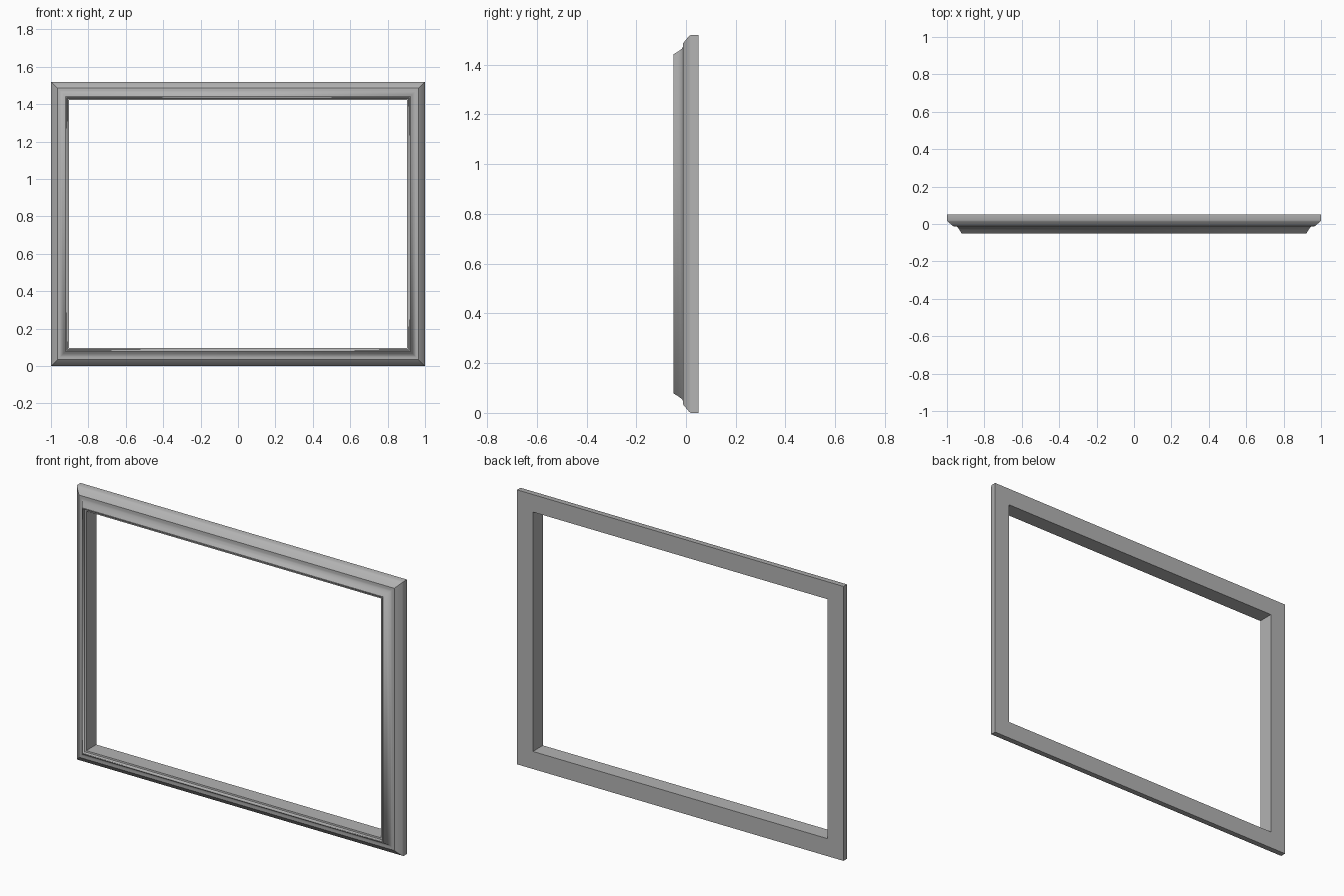
import bpy, bmesh, math

if "Cube" in bpy.data.objects:
    bpy.data.objects.remove(bpy.data.objects["Cube"])

W, H = 1.0, 1.52   # half width, height

# moulding cross-section: (inset from outer edge, y)
profile = [(0, 0.05), (0, 0.02), (0.004, 0.013), (0.034, -0.012),
           (0.048, -0.0125), (0.056, -0.0165), (0.067, -0.032),
           (0.078, -0.05), (0.083, -0.05),
           (0.087, -0.046), (0.089, -0.04), (0.097, -0.038),
           (0.097, 0.05)]
COVE = range(4, 10)   # profile points whose corners are shaded softly

# mitred moulding: one rectangular ring per profile point
bm = bmesh.new()
rings = []
for d, y in profile:
    corners = [(-W + d, d), (W - d, d), (W - d, H - d), (-W + d, H - d)]
    rings.append([bm.verts.new((x, y, z)) for x, z in corners])
for a, b in zip(rings, rings[1:] + rings[:1]):
    for i in range(4):
        j = (i + 1) % 4
        bm.faces.new((a[i], a[j], b[j], b[i]))
bmesh.ops.recalc_face_normals(bm, faces=bm.faces)

mesh = bpy.data.meshes.new("picture_frame")
bm.to_mesh(mesh)
bm.free()
frame = bpy.data.objects.new("picture_frame", mesh)
bpy.context.collection.objects.link(frame)

# dark grey finish
paint = bpy.data.materials.new("dark_grey")
paint.diffuse_color = (0.45, 0.45, 0.45, 1)
paint.use_nodes = True
paint.node_tree.nodes["Principled BSDF"].inputs["Base Color"].default_value = paint.diffuse_color
mesh.materials.append(paint)

# smooth mouldings with sharp steps, soft corners inside the cove
bpy.context.view_layer.objects.active = frame
frame.select_set(True)
bpy.ops.object.shade_smooth_by_angle(angle=math.radians(30))
for e in mesh.edges:
    r0, r1 = (v // 4 for v in e.vertices)
    if r0 != r1 and r0 in COVE and r1 in COVE:
        e.use_edge_sharp = False
